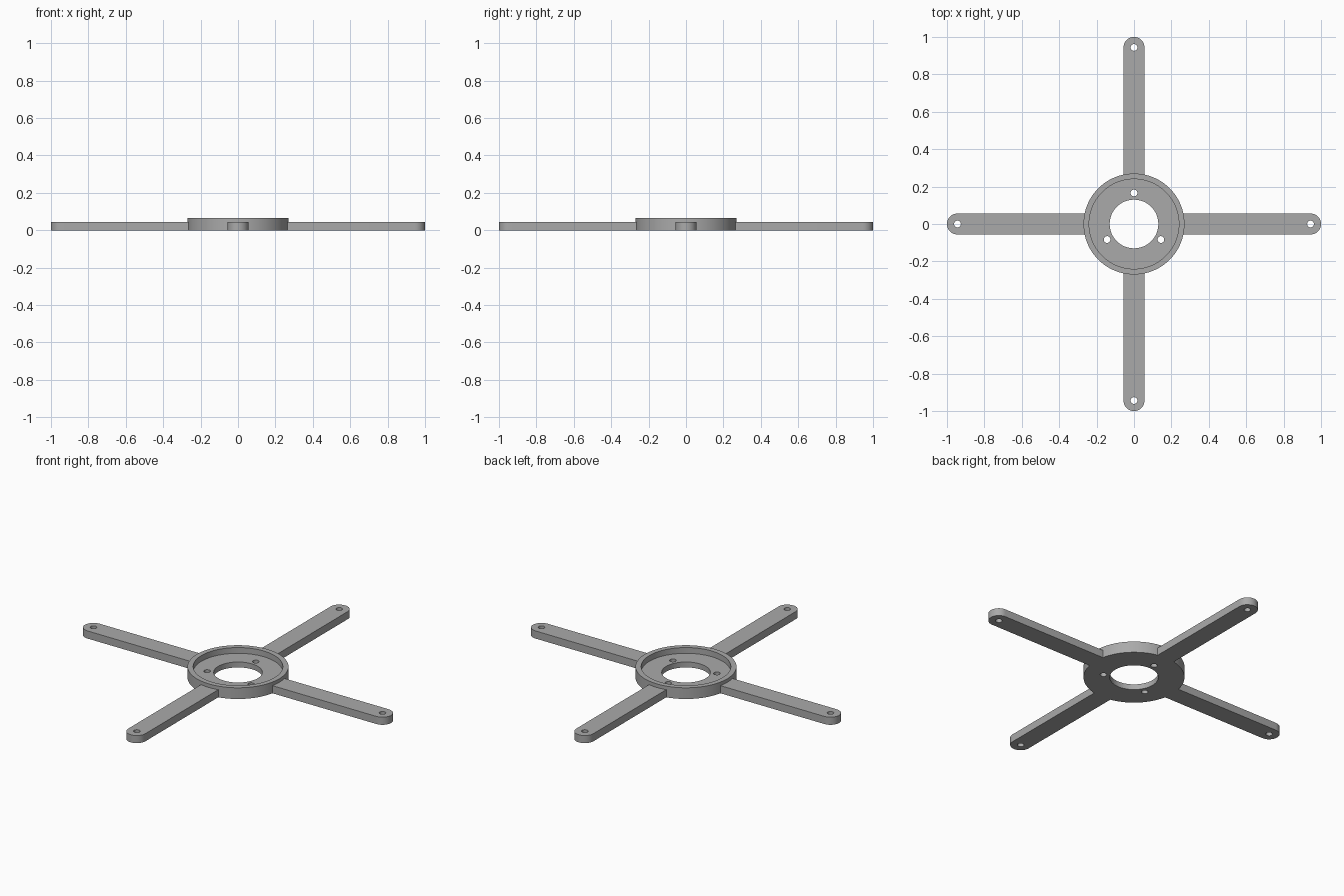
import bpy, bmesh
from math import sin, cos, pi, radians
from mathutils import Matrix, Vector

default = bpy.data.objects.get("Cube")
if default:
    bpy.data.objects.remove(default, do_unlink=True)

grey = bpy.data.materials.new("matte grey")
grey.use_nodes = True
grey.diffuse_color = (0.4, 0.4, 0.4, 1)
grey.node_tree.nodes["Principled BSDF"].inputs["Base Color"].default_value = grey.diffuse_color

HUB_R, RECESS_R, BORE_R = 0.27, 0.24, 0.13
HUB_H, FLOOR_H, ARM_H = 0.066, 0.032, 0.045
ARM_W, TIP_X, SCREW_R, SCREW_RING = 0.056, 0.944, 0.018, 0.166


def make_object(name, bm):
    bmesh.ops.recalc_face_normals(bm, faces=bm.faces[:])
    mesh = bpy.data.meshes.new(name)
    bm.to_mesh(mesh)
    bm.free()
    obj = bpy.data.objects.new(name, mesh)
    bpy.context.collection.objects.link(obj)
    mesh.materials.append(grey)
    return obj


def activate(obj):
    bpy.ops.object.select_all(action='DESELECT')
    obj.select_set(True)
    bpy.context.view_layer.objects.active = obj


def drill(obj, points):
    """Cut vertical screw holes, then shade smooth with sharp edges."""
    bm = bmesh.new()
    for x, y in points:
        bmesh.ops.create_cone(bm, cap_ends=True, segments=32, radius1=SCREW_R,
                              radius2=SCREW_R, depth=0.5,
                              matrix=Matrix.Translation((x, y, 0)))
    cutter = make_object("screw_hole_cutter", bm)
    cutter.hide_render = True
    mod = obj.modifiers.new("screw holes", 'BOOLEAN')
    mod.operation, mod.solver, mod.object = 'DIFFERENCE', 'EXACT', cutter
    activate(obj)
    bpy.ops.object.modifier_apply(modifier=mod.name)
    bpy.data.objects.remove(cutter, do_unlink=True)
    bpy.ops.object.shade_smooth_by_angle(angle=radians(30))


# Hub: stepped ring turned from its cross-section
section = [(BORE_R, 0), (HUB_R, 0), (HUB_R, HUB_H),
           (RECESS_R, HUB_H), (RECESS_R, FLOOR_H), (BORE_R, FLOOR_H)]
bm = bmesh.new()
SEG = 96
rings = [[bm.verts.new((r * cos(2 * pi * i / SEG), r * sin(2 * pi * i / SEG), z))
          for r, z in section] for i in range(SEG)]
for i, a in enumerate(rings):
    b = rings[(i + 1) % SEG]
    for j in range(len(section)):
        k = (j + 1) % len(section)
        bm.faces.new((a[j], b[j], b[k], a[k]))
hub = make_object("hub", bm)
angles = [radians(90 + 120 * i) for i in range(3)]
drill(hub, [(SCREW_RING * cos(t), SCREW_RING * sin(t)) for t in angles])

# Arms: flat bars with rounded, drilled tips
STEPS = 24
outline = [(0.26, -ARM_W)]
for i in range(STEPS + 1):
    t = -pi / 2 + pi * i / STEPS
    outline.append((TIP_X + ARM_W * cos(t), ARM_W * sin(t)))
outline.append((0.26, ARM_W))

for n, name in enumerate(("left_arm", "back_arm", "right_arm", "front_arm")):
    bm = bmesh.new()
    base = bm.faces.new([bm.verts.new((x, y, 0)) for x, y in outline])
    top = bmesh.ops.extrude_face_region(bm, geom=[base], use_keep_orig=True)
    bmesh.ops.translate(bm, vec=Vector((0, 0, ARM_H)),
                        verts=[v for v in top["geom"] if isinstance(v, bmesh.types.BMVert)])
    turn = Matrix.Rotation(n * pi / 2, 4, 'Z')
    bmesh.ops.transform(bm, matrix=turn, verts=bm.verts[:])
    tip = turn @ Vector((TIP_X, 0, 0))
    drill(make_object(name, bm), [(tip.x, tip.y)])
